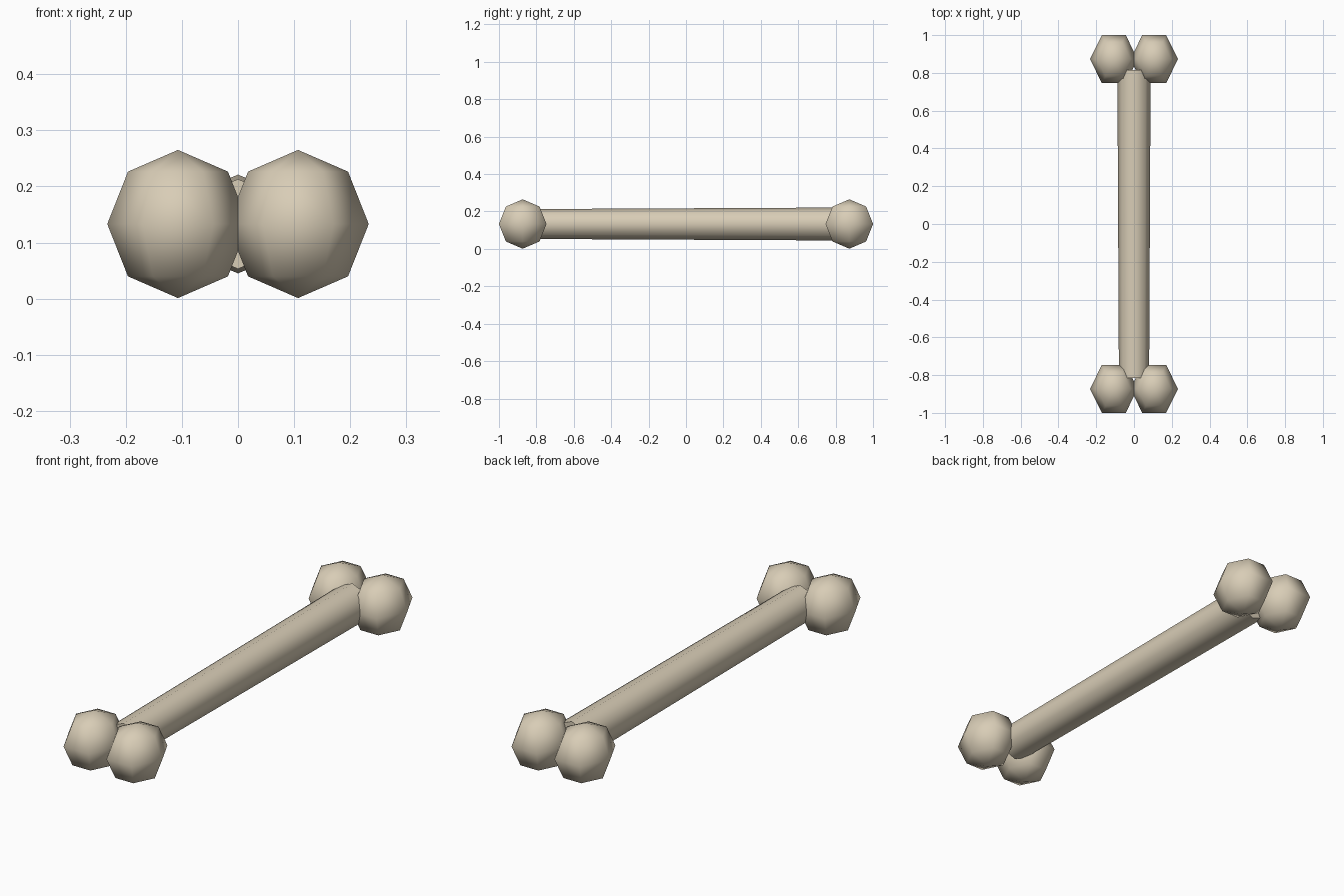
import bpy
import math

cube = bpy.data.objects.get("Cube")
if cube:
    bpy.data.objects.remove(cube, do_unlink=True)

MID_Z = 0.133

# Single bone colour
bone = bpy.data.materials.new("ivory_beige")
bone.use_nodes = True
colour = (0.69, 0.61, 0.47, 1)
bone.diffuse_color = colour
bone.node_tree.nodes["Principled BSDF"].inputs["Base Color"].default_value = colour


def finish(name, smooth_angle):
    obj = bpy.context.object
    obj.name = name
    obj.data.materials.append(bone)
    bpy.ops.object.transform_apply(location=False, rotation=True, scale=True)
    bpy.ops.object.shade_smooth_by_angle(angle=math.radians(smooth_angle))
    return obj


# Shaft: eight-sided, slightly thicker towards the back
bpy.ops.mesh.primitive_cone_add(
    vertices=8, radius1=0.088, radius2=0.08, depth=1.63,
    location=(0, 0, MID_Z), rotation=(math.pi / 2, 0, 0))
finish("shaft", 60)

# Two rounded knobs at each end
for end, y in (("front", -0.873), ("back", 0.873)):
    for side, x in (("left", 0.107), ("right", -0.107)):
        bpy.ops.mesh.primitive_uv_sphere_add(
            segments=6, ring_count=4, radius=1, location=(x, y, MID_Z))
        knob = bpy.context.object
        # Turn the hexagonal rings so a corner points sideways
        knob.rotation_euler.z = math.pi / 2 if max(
            v.co.y for v in knob.data.vertices) > 0.99 else 0
        bpy.ops.object.transform_apply(location=False, rotation=True, scale=False)
        knob.scale = (0.126, 0.147, 0.132)
        finish(f"{end}_{side}_knob", 80)
